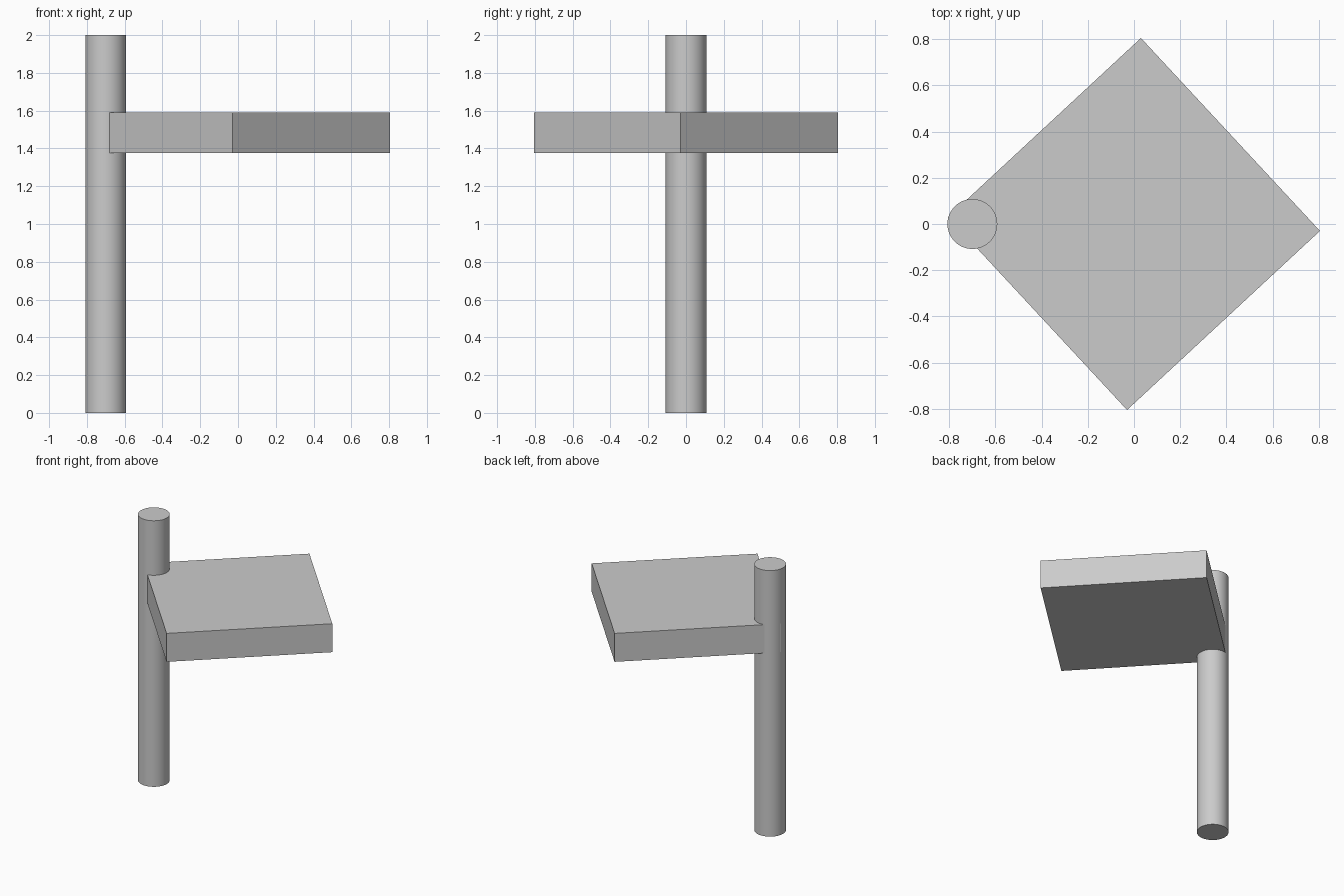
import bpy, math

if "Cube" in bpy.data.objects:
    bpy.data.objects.remove(bpy.data.objects["Cube"])

# Upright pole: smooth round cylinder standing on the ground
bpy.ops.mesh.primitive_cylinder_add(vertices=64, radius=0.108, depth=2.0,
                                    location=(-0.7, 0, 1.0))
pole = bpy.context.object
pole.name = "pole"
bpy.ops.object.shade_smooth_by_angle(angle=math.radians(30))

# Square panel: one corner sunk into the pole, slightly off the diagonal
panel_radius = 0.806          # centre to corner
panel_bottom, panel_top = 1.376, 1.59
bpy.ops.mesh.primitive_cube_add(size=1, location=(0, 0, (panel_bottom + panel_top) / 2))
panel = bpy.context.object
panel.name = "panel"
side = panel_radius * math.sqrt(2)
panel.scale = (side, side, panel_top - panel_bottom)
panel.rotation_euler.z = math.radians(45) - math.atan2(0.03, 0.805)
bpy.ops.object.transform_apply(location=False, rotation=True, scale=True)
